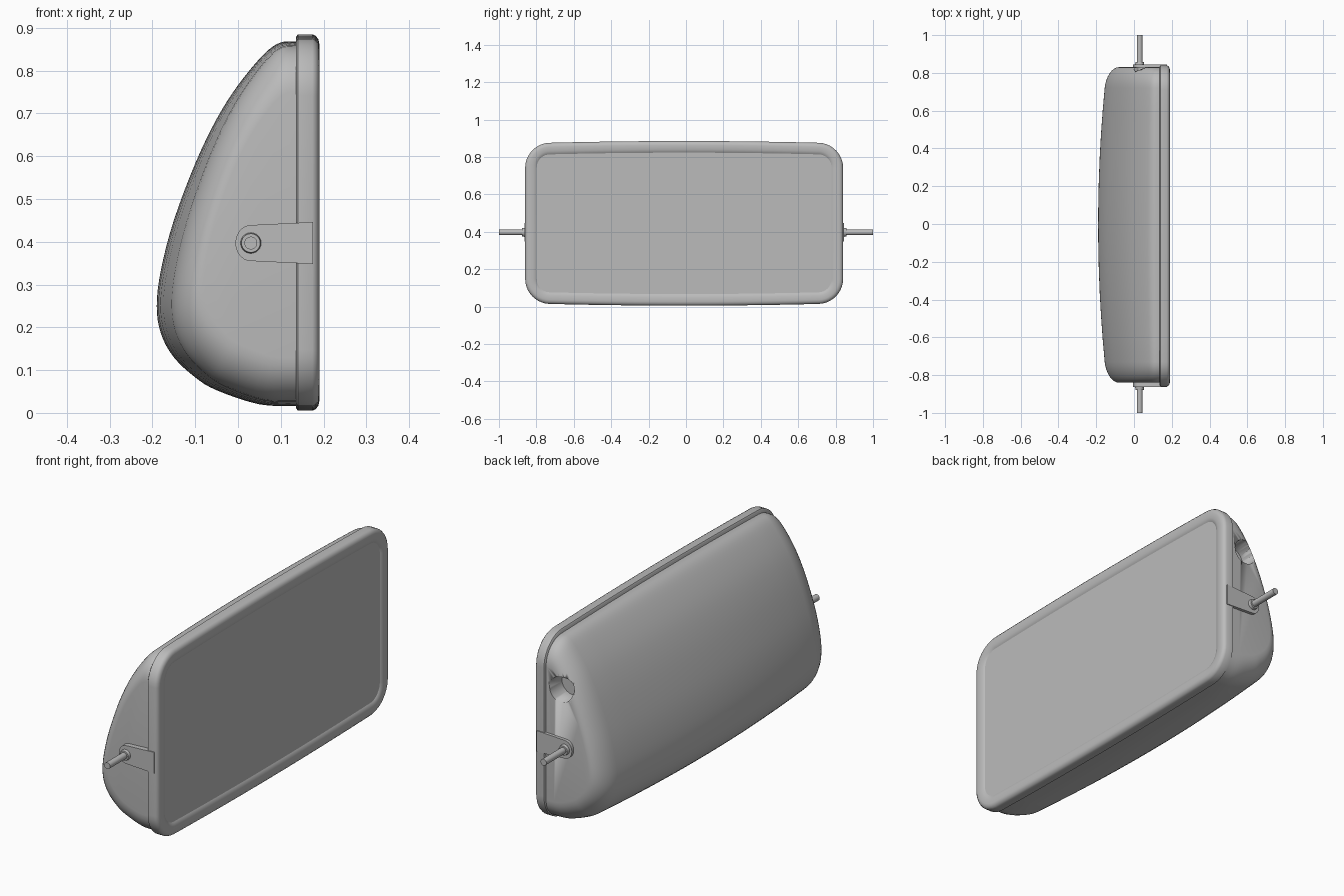
import bpy, bmesh, math
from mathutils import Vector

if "Cube" in bpy.data.objects:
    bpy.data.objects.remove(bpy.data.objects["Cube"])

grey = bpy.data.materials.new("housing_grey")
grey.diffuse_color = (0.5, 0.5, 0.5, 1)
grey.use_nodes = True
grey.node_tree.nodes["Principled BSDF"].inputs["Base Color"].default_value = grey.diffuse_color
YC = -0.01  # middle of the housing along its length


def make(name, bm, smooth=35):
    bmesh.ops.recalc_face_normals(bm, faces=bm.faces)
    me = bpy.data.meshes.new(name)
    bm.to_mesh(me)
    bm.free()
    me.materials.append(grey)
    ob = bpy.data.objects.new(name, me)
    bpy.context.collection.objects.link(ob)
    bpy.ops.object.select_all(action='DESELECT')
    ob.select_set(True)
    bpy.context.view_layer.objects.active = ob
    bpy.ops.object.shade_smooth_by_angle(angle=math.radians(smooth))
    return ob


def loft(name, rings, caps=(True, True), smooth=35):
    bm = bmesh.new()
    rows = [[bm.verts.new(p) for p in r] for r in rings]
    n = len(rows[0])
    for a, b in zip(rows, rows[1:]):
        for i in range(n):
            j = (i + 1) % n
            bm.faces.new((a[i], a[j], b[j], b[i]))
    if caps[0]:
        bm.faces.new(rows[0])
    if caps[1]:
        bm.faces.new(rows[-1])
    return make(name, bm, smooth)


def spline(pts, steps=4):
    p = [Vector(q) for q in pts]
    p = [2 * p[0] - p[1]] + p + [2 * p[-1] - p[-2]]
    out = []
    for a, b, c, d in zip(p, p[1:], p[2:], p[3:]):
        for k in range(steps):
            t = k / steps
            out.append(0.5 * (2 * b + (c - a) * t + (2 * a - 5 * b + 4 * c - d) * t * t
                              + (3 * b - a - 3 * c + d) * t ** 3))
    return out + [p[-2]]


def tube(name, r, y0, y1, x, z, n=24, r1=None):
    r1 = r if r1 is None else r1
    return loft(name, [[(x + q * math.cos(2 * math.pi * i / n), y,
                         z + q * math.sin(2 * math.pi * i / n)) for i in range(n)]
                       for q, y in ((r, y0), (r1, y1))])


# Domed rear shell: one side profile lofted along the length with filleted ends
profile = spline([(0.14, 0.868), (0.10, 0.866), (0.06, 0.838), (0, 0.766), (-0.05, 0.687),
                  (-0.10, 0.583), (-0.15, 0.45), (-0.18, 0.335), (-0.19, 0.25),
                  (-0.18, 0.185), (-0.15, 0.13), (-0.10, 0.083), (-0.05, 0.053),
                  (0.05, 0.02), (0.14, 0.016)])
stations = [(-math.sin(k * math.pi / 16) * 0.11 - 0.725, 1 - math.cos(k * math.pi / 16))
            for k in range(8, -1, -1)]
stations += [(-0.725 + 1.45 * k / 12, 0) for k in range(1, 12)]
stations += [(-y, f) for y, f in reversed(stations[:9])]
rings = []
for y, f in stations:
    u = (y / 0.835) ** 2
    sx = (1 - 0.14 * u) * (1 - 0.22 * f)
    sz = (1 - 0.03 * u) * (1 - 0.25 * f)
    rings.append([(0.14 + (p.x - 0.14) * sx, y + YC / 2, 0.43 + (p.y - 0.43) * sz)
                  for p in profile])
shell = loft("rear_shell", rings, smooth=40)

# Round pocket in one end of the shell
cutter = tube("pocket_cutter", 0.058, 0.74, 0.95, 0.06, 0.66, 32)
cutter.hide_render = True
cutter.hide_viewport = True
cut = shell.modifiers.new("pocket", 'BOOLEAN')
cut.operation = 'DIFFERENCE'
cut.solver = 'EXACT'
cut.object = cutter


# Rounded rectangle with gently bowed long edges
def outline(x, inset, radius=0.13):
    r = max(radius - inset, 0.02)
    hy, hz = 0.85 - inset, 0.427 - inset
    pts = []
    for k, (sy, sz) in enumerate(((1, 1), (-1, 1), (-1, -1), (1, -1))):
        for i in range(11):
            a = (k + i / 10) * math.pi / 2
            pts.append((sy * (hy - r) + r * math.cos(a), sz * (hz - r) + r * math.sin(a)))
        if k in (0, 2):
            w = hy - r
            pts += [(sy * w * (1 - 2 * i / 12), sz * hz) for i in range(1, 12)]
    return [(x, y + YC, 0.445 + z + 0.013 * (z / hz) * (1 - (y / 0.85) ** 2)) for y, z in pts]


# Front rim frame and the slightly recessed panel inside it
loft("front_rim", [outline(x, i) for x, i in
                   ((0.136, 0.07), (0.136, 0.006), (0.14, 0), (0.174, 0), (0.182, 0.004),
                    (0.188, 0.012), (0.19, 0.022), (0.189, 0.045), (0.184, 0.06),
                    (0.178, 0.066))], smooth=50)
loft("front_panel", [outline(0.165, 0.062), outline(0.182, 0.062)])

# Pivot bracket, collar and pin on both ends
for s, side in ((1, "back"), (-1, "front")):
    arc = [(0.03 + 0.036 * math.cos(a), 0.397 + 0.042 * math.sin(a))
           for a in (math.pi / 2 + math.pi * i / 14 for i in range(15))]
    tab = arc + [(0.175, 0.348), (0.175, 0.446)]
    loft(side + "_bracket", [[(x, s * d + YC, z) for x, z in tab] for d in (0.81, 0.854)])
    tube(side + "_collar", 0.028, s * 0.83 + YC, s * 0.868 + YC, 0.03, 0.397, r1=0.022)
    tube(side + "_pin", 0.015, s * 0.84, s * 1.0, 0.03, 0.397)
